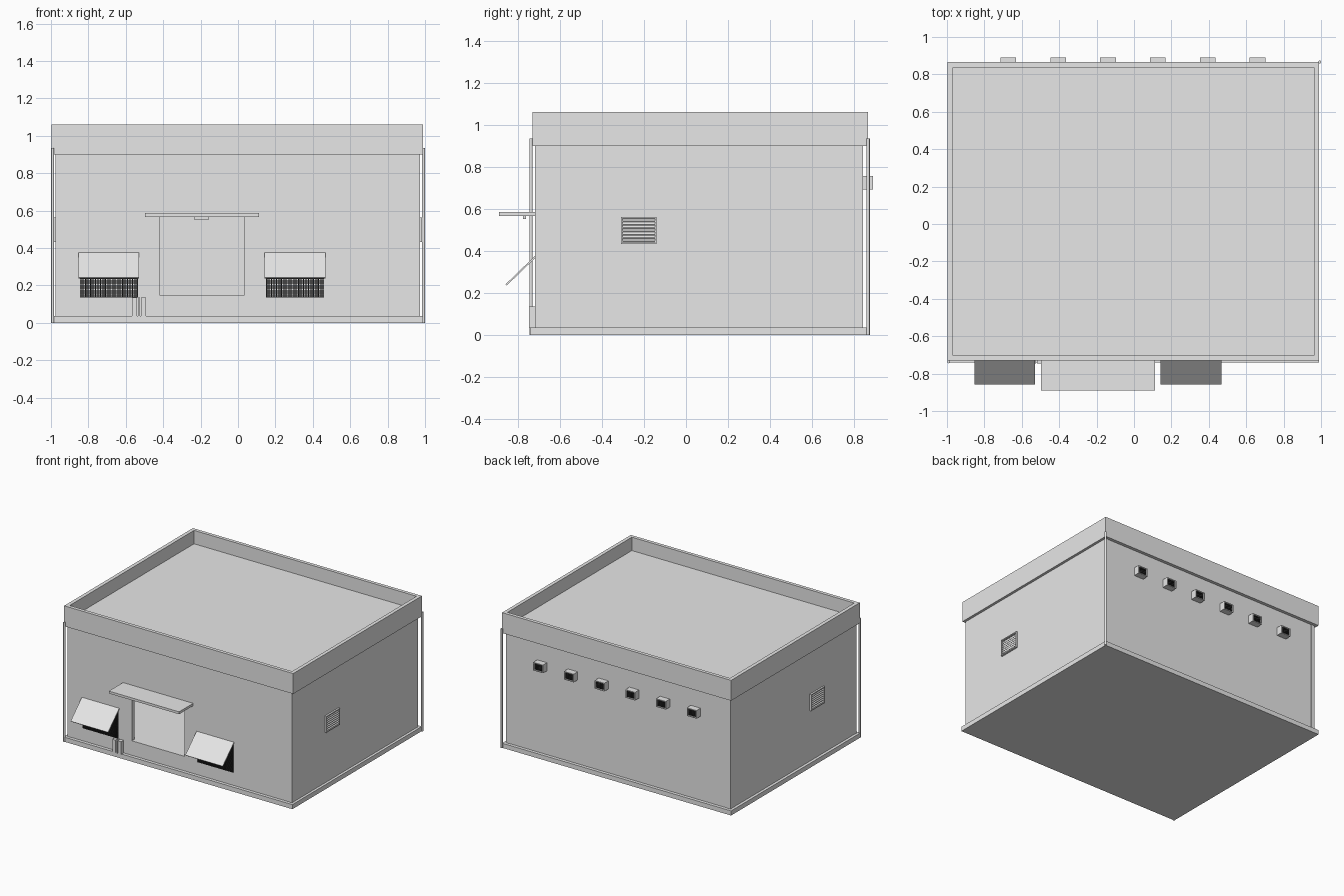
import bpy, math
from mathutils import Matrix, Vector

if "Cube" in bpy.data.objects:
    bpy.data.objects.remove(bpy.data.objects["Cube"])


def material(name, rgb):
    m = bpy.data.materials.new(name)
    m.diffuse_color = (*rgb, 1)
    m.use_nodes = True
    m.node_tree.nodes["Principled BSDF"].inputs["Base Color"].default_value = m.diffuse_color
    return m


GREY = material("light_grey", (0.8, 0.8, 0.8))
DARK = material("dark_mesh", (0.016, 0.016, 0.016))
FACES = [(0, 1, 3, 2), (4, 6, 7, 5), (0, 4, 5, 1), (2, 3, 7, 6), (0, 2, 6, 4), (1, 5, 7, 3)]


def boxes(name, items, mat=GREY):
    """One object from axis-aligned boxes (x0, x1, y0, y1, z0, z1)."""
    verts, faces = [], []
    for b in items:
        n = len(verts)
        verts += [(b[i], b[2 + j], b[4 + k]) for i in (0, 1) for j in (0, 1) for k in (0, 1)]
        faces += [tuple(n + i for i in f) for f in FACES]
    me = bpy.data.meshes.new(name)
    me.from_pydata(verts, [], faces)
    me.materials.append(mat)
    ob = bpy.data.objects.new(name, me)
    bpy.context.collection.objects.link(ob)
    return ob


def cut(target, *box):
    """Cut a box out of the target and discard the cutter."""
    c = boxes("cutter", [box])
    c.hide_render = True
    mod = target.modifiers.new("cut", "BOOLEAN")
    mod.operation, mod.object, mod.solver = "DIFFERENCE", c, "EXACT"
    bpy.context.view_layer.objects.active = target
    bpy.ops.object.modifier_apply(modifier=mod.name)
    bpy.data.objects.remove(c, do_unlink=True)


# Main volumes
X0, X1, Y0, Y1 = -0.975, 0.97, -0.715, 0.84
boxes("base_slab", [(-0.997, 0.99, -0.74, 0.865, 0, 0.036)])
walls = boxes("walls", [(X0, X1, Y0, Y1, 0.036, 0.91)])
cut(walls, X0 + 0.03, X1 - 0.03, Y0 + 0.03, Y1 - 0.03, 0.15, 0.95)

# Door and window openings
cut(walls, -0.42, 0.035, Y0 - 0.1, Y0 + 0.1, 0.15, 0.567)
WINDOWS = (-0.69, 0.305)
for wx in WINDOWS:
    cut(walls, wx - 0.153, wx + 0.153, Y0 - 0.1, Y0 + 0.025, 0.138, 0.37)
    cut(walls, wx - 0.153, wx + 0.153, Y0 - 0.1, Y0 + 0.1, 0.152, 0.37)

# Corner trims
boxes("corner_trims", [(x, x + 0.028, y, y + 0.022, 0.036, 0.905)
                       for x in (X0 - 0.002, X1 - 0.026) for y in (Y0 - 0.002, Y1 - 0.02)])

# Parapet box with sunken roof
roof = boxes("roof_parapet", [(-0.997, 0.99, -0.73, 0.865, 0.90, 1.06)])
cut(roof, -0.968, 0.962, -0.703, 0.838, 0.955, 1.2)

# Entrance canopy with lamp
boxes("door_canopy", [(-0.497, 0.112, -0.89, Y0, 0.567, 0.586)])
boxes("canopy_lamp", [(-0.235, -0.155, -0.775, -0.76, 0.553, 0.567)])

# Small posts beside the entrance
boxes("step_posts", [(x, x + w, -0.747, Y0, 0.036, 0.135)
                     for x, w in ((-0.567, 0.026), (-0.535, 0.01), (-0.519, 0.028))])

# Dense window grilles and tilted awning panels
for wx in WINDOWS:
    y = Y0 - 0.004
    grid = [(wx - 0.153 + i * 0.306 / 34 - 0.002, wx - 0.153 + i * 0.306 / 34 + 0.002,
             y, y + 0.008, 0.138, 0.37) for i in range(35)]
    grid += [(wx - 0.155, wx + 0.155, y + 0.001, y + 0.007,
              0.138 + i * 0.232 / 26 - 0.002, 0.138 + i * 0.232 / 26 + 0.002) for i in range(27)]
    boxes("window_grille", grid, DARK)
    panel = boxes("window_awning", [(-0.162, 0.162, -0.194, 0, -0.008, 0)])
    panel.data.transform(Matrix.Translation(Vector((wx, Y0 - 0.003, 0.377)))
                         @ Matrix.Rotation(math.radians(44), 4, "X"))

# Louvred vents on both side walls
for wall_x, s in ((X1, 1), (X0, -1)):
    a, b, c = sorted((wall_x, wall_x + s * 0.014))[0], 0, 0
    e = a + 0.014
    parts = [(a, e, -0.31, -0.302, 0.433, 0.562), (a, e, -0.148, -0.14, 0.433, 0.562),
             (a, e, -0.302, -0.148, 0.433, 0.441), (a, e, -0.302, -0.148, 0.554, 0.562)]
    boxes("vent_frame", parts)
    slats = boxes("vent_slats", [])
    verts, faces = [], []
    for i in range(7):
        z = 0.446 + i * 0.0158
        n = len(verts)
        inner, outer = wall_x + s * 0.001, wall_x + s * 0.013
        for yy in (-0.302, -0.148):
            verts += [(inner, yy, z + 0.012), (inner, yy, z + 0.008),
                      (outer, yy, z - 0.002), (outer, yy, z + 0.002)]
        quads = [(0, 1, 2, 3), (7, 6, 5, 4)] + [(k, k + 4, (k + 1) % 4 + 4, (k + 1) % 4)
                                                for k in range(4)]
        faces += [tuple(n + k for k in (q if s < 0 else q[::-1])) for q in quads]
    slats.data.from_pydata(verts, [], faces)

# Row of hooded vents on the rear wall
for i in range(6):
    x = -0.672 + i * 0.2665
    hood = boxes("rear_vent_hood", [(x - 0.042, x + 0.042, Y1 - 0.005, 0.89, 0.693, 0.757)])
    cut(hood, x - 0.034, x + 0.034, 0.868, 0.95, 0.70, 0.75)
    boxes("rear_vent_mesh", [(x - 0.034, x + 0.034, 0.877, 0.882, 0.70 + k * 0.0075, 0.705 + k * 0.0075)
                             for k in range(7)]
          + [(x - 0.034 + k * 0.0105, x - 0.029 + k * 0.0105, 0.878, 0.881, 0.70, 0.75)
             for k in range(7)], DARK)

# Downpipes at two opposite corners
for px, py in ((-0.991, -0.737), (0.992, 0.866)):
    bpy.ops.mesh.primitive_cylinder_add(vertices=12, radius=0.008, depth=0.935,
                                        location=(px, py, 0.4675))
    pipe = bpy.context.object
    pipe.name = "downpipe"
    pipe.data.materials.append(GREY)
    bpy.ops.object.shade_smooth_by_angle()
